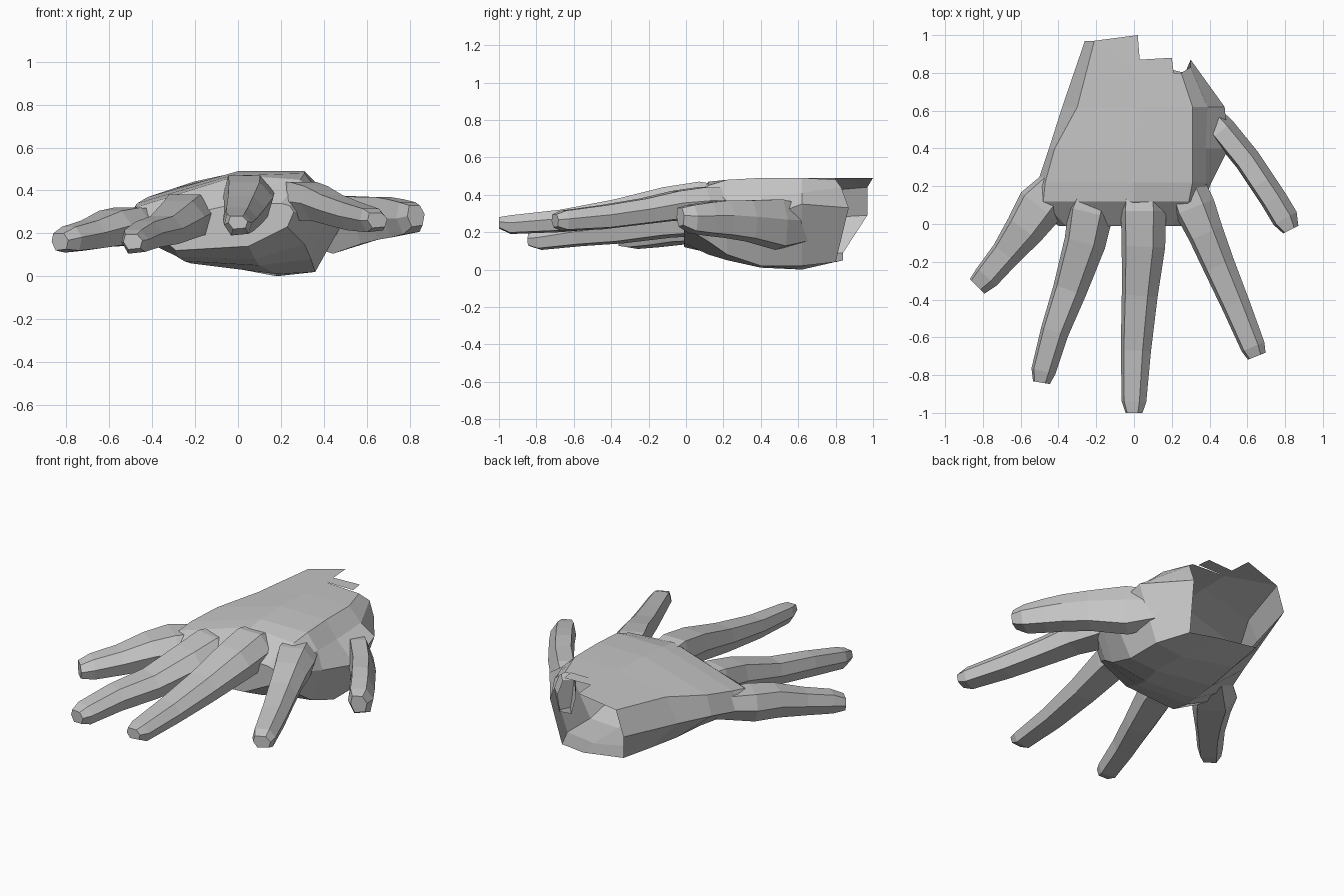
import bpy
import bmesh
from mathutils import Vector

if "Cube" in bpy.data.objects:
    bpy.data.objects.remove(bpy.data.objects["Cube"])

# One plain grey for the whole hand
grey = bpy.data.materials.new("plain grey")
grey.use_nodes = True
grey.diffuse_color = (0.56, 0.56, 0.56, 1)
grey.node_tree.nodes["Principled BSDF"].inputs["Base Color"].default_value = (0.56, 0.56, 0.56, 1)


def point(x, y, z):
    """Positions below are written in hundredths of a unit."""
    return Vector((x, y, z)) / 100


def finish(name, bm, recalculate=True):
    if recalculate:
        bmesh.ops.recalc_face_normals(bm, faces=bm.faces)
    mesh = bpy.data.meshes.new(name)
    bm.to_mesh(mesh)
    bm.free()
    mesh.materials.append(grey)
    part = bpy.data.objects.new(name, mesh)
    bpy.context.collection.objects.link(part)
    return part


def loft(name, rings, cap_start=True, cap_end=True):
    """Skin a list of matching point rings with flat faces."""
    bm = bmesh.new()
    loops = [[bm.verts.new(p) for p in ring] for ring in rings]
    for near, far in zip(loops, loops[1:]):
        for i in range(len(near)):
            j = (i + 1) % len(near)
            bm.faces.new((near[i], near[j], far[j], far[i]))
    if cap_start:
        bm.faces.new(loops[0])
    if cap_end:
        bm.faces.new(loops[-1])
    return finish(name, bm)


# Finger cross-section: broad flat top, sloping outer side, rounded underside
FINGER_PROFILE = [(-.5, 0), (-.4, .5), (.22, .5), (.5, .1), (.38, -.42), (-.25, -.5)]


def finger(name, joints):
    """Each joint is x, y, z, width, height; the first is buried and left open."""
    centres = [point(*joint[:3]) for joint in joints]
    rings = []
    for i, joint in enumerate(joints):
        along = centres[min(i + 1, len(joints) - 1)] - centres[max(i - 1, 0)]
        side = Vector((-along.y, along.x, 0)).normalized()
        width, height = joint[3] / 100, joint[4] / 100
        rings.append([centres[i] + side * u * width + Vector((0, 0, v * height))
                      for u, v in FINGER_PROFILE])
    return loft(name, rings, cap_start=False)


# Palm shell: rings run little-finger edge, back, thumb side, underside
sections = [
    (-1, [(-40, 22), (-36, 26), (0, 34), (20, 34), (24, 33), (26, 30), (23, 23), (5, 14), (-29, 12)]),
    (12, [(-55, 22), (-48, 32), (0, 47), (29, 45), (35, 39), (37, 30), (31, 15), (8, 8), (-28, 9)]),
    (22, [(-51, 23), (-47, 34), (0, 48), (31, 48), (38, 39), (41, 28), (34, 8), (10, 5), (-25, 7)]),
    (40, [(-45, 25), (-42, 37), (0, 49), (31, 49), (38, 39), (50, 27), (36, 2), (18, 1), (-22, 6)]),
    (62, [(-38, 27), (-30, 41), (2, 49), (31, 49), (39, 41), (48, 35), (36, 2), (18, 0), (-19, 7)]),
]
palm_rings = [[point(x, y, z) for x, z in outline] for y, outline in sections]

# The wrist end is left open, with an uneven edge
wrist_edge = [(-26, 97, 29), (-21, 97, 44), (2, 80, 49), (25, 80, 48), (30, 83, 44),
              (30, 87, 33), (27, 80, 4), (10, 84, 5), (-17, 84, 9)]
palm_rings.append([point(*p) for p in wrist_edge])
loft("palm", palm_rings, cap_end=False)

# Stepped flap continuing the back of the hand over the wrist
flap = bmesh.new()
flap_edge = [(2, 80, 49), (21, 80, 49), (20, 88, 49), (3, 87, 49), (2, 100, 49), (-21, 97, 44)]
flap.faces.new([flap.verts.new(point(*p)) for p in flap_edge])
finish("wrist_flap", flap, recalculate=False)

# Fingers and thumb, from inside the palm through the knuckle to the tip
finger("little_finger", [
    (-36, 25, 24, 18, 14), (-50, 9, 23, 25, 18), (-58, -3, 22, 21, 17),
    (-68, -16, 19, 16, 14), (-78, -28, 17, 14, 12), (-83, -33, 16, 11, 8)])
finger("ring_finger", [
    (-18, 24, 29, 18, 16), (-23, 6, 28, 24, 20), (-26, -10, 26, 22, 18),
    (-34, -35, 21, 18, 14), (-42, -57, 19, 15, 13), (-48, -78, 16, 13, 11),
    (-49, -84, 16, 9, 7)])
finger("middle_finger", [
    (5, 26, 35, 20, 18), (5, 7, 37, 24, 20), (5, -12, 35, 23, 18),
    (3, -38, 30, 19, 15), (1, -67, 26, 16, 12), (0, -94, 24, 13, 10),
    (0, -100, 25, 9, 6)])
finger("index_finger", [
    (24, 30, 36, 18, 15), (32, 9, 35, 22, 18), (38, -5, 34, 19, 16),
    (45, -22, 31, 17, 14), (54, -43, 28, 15, 13), (63, -65, 26, 13, 11),
    (65, -70, 26, 10, 7)])
finger("thumb", [
    (35, 64, 24, 10, 20), (47, 50, 24, 14, 27), (60, 34, 26, 14, 22),
    (68, 22, 27, 14, 20), (74, 13, 27, 14, 18), (80, 3, 27, 14, 15),
    (83, -3, 28, 9, 10)])
